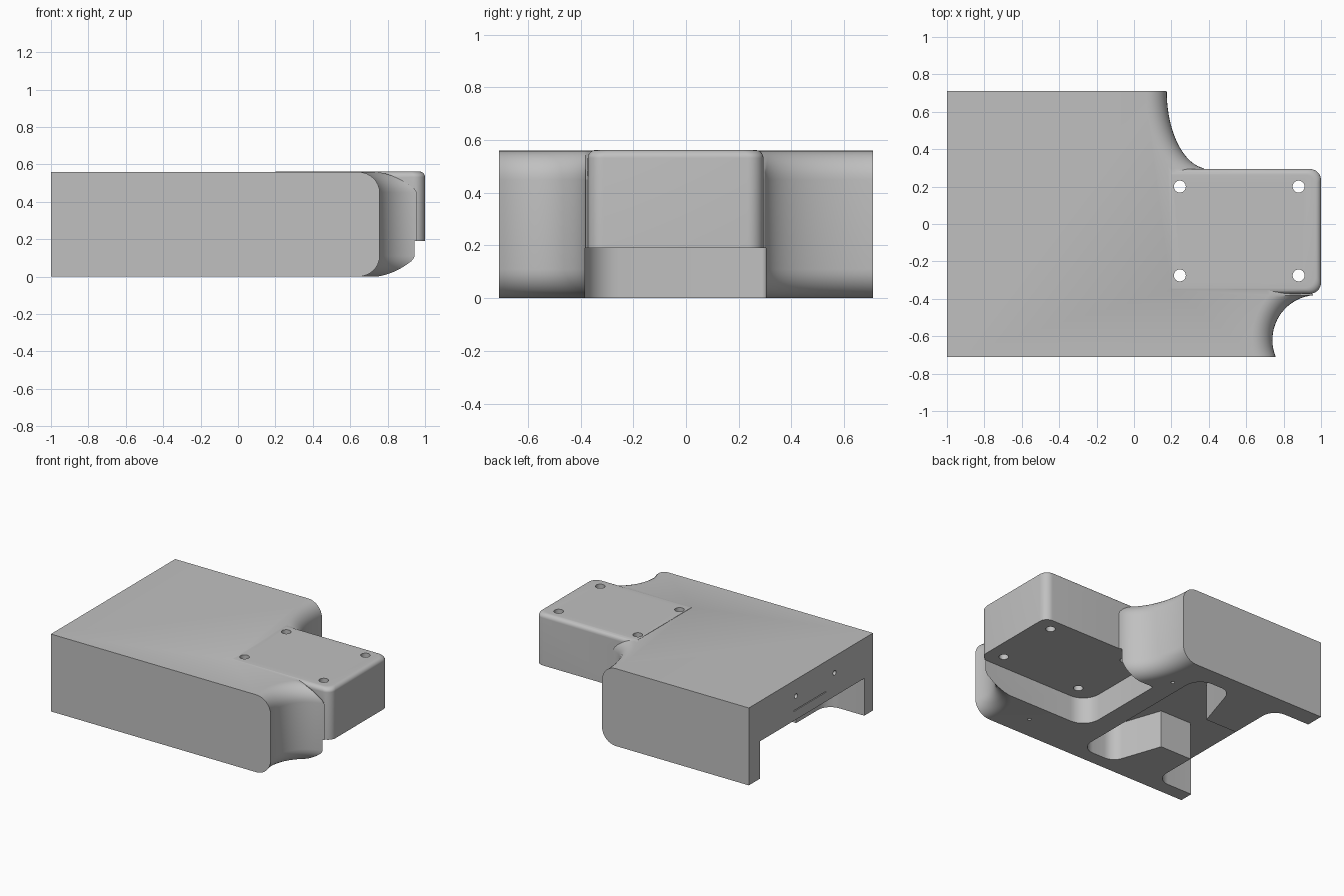
import bpy, bmesh
from math import sin, cos, pi, asin
from mathutils import Vector

cube = bpy.data.objects.get("Cube")
if cube:
    bpy.data.objects.remove(cube)

grey = bpy.data.materials.new("plain grey")
grey.use_nodes = True
GREY = (0.53, 0.53, 0.53, 1)
grey.diffuse_color = GREY
grey.node_tree.nodes["Principled BSDF"].inputs["Base Color"].default_value = GREY

H = 0.56        # overall height
LIP = 0.19      # underside of the arm
R = 0.11        # rounding of the scooped ends


def make(name, bm):
    bmesh.ops.recalc_face_normals(bm, faces=bm.faces)
    me = bpy.data.meshes.new(name)
    bm.to_mesh(me)
    bm.free()
    me.materials.append(grey)
    ob = bpy.data.objects.new(name, me)
    bpy.context.scene.collection.objects.link(ob)
    return ob


def loft(name, layers):
    """Skin a stack of (outline, z) layers with equal point counts."""
    bm = bmesh.new()
    rings = [[bm.verts.new((x, y, z)) for x, y in pts] for pts, z in layers]
    n = len(rings[0])
    for a, b in zip(rings, rings[1:]):
        for i in range(n):
            j = (i + 1) % n
            bm.faces.new((a[i], a[j], b[j], b[i]))
    bm.faces.new(rings[0][::-1])
    bm.faces.new(rings[-1])
    return make(name, bm)


def rounded(corners, steps=8):
    """Outline with each (x, y, radius) corner rounded."""
    out = []
    for i, (x, y, r) in enumerate(corners):
        p = Vector((x, y))
        if r == 0:
            out.append((x, y))
            continue
        a = (Vector(corners[i - 1][:2]) - p).normalized()
        b = (Vector(corners[(i + 1) % len(corners)][:2]) - p).normalized()
        d = r / math_tan_half(a, b)
        s, e = p + a * d, p + b * d
        c = p + (a + b).normalized() * (r * r + d * d) ** 0.5
        u, v = s - c, e - c
        ang = u.angle(v)
        for k in range(steps + 1):
            t = k / steps
            q = c + (u * sin((1 - t) * ang) + v * sin(t * ang)) / sin(ang)
            out.append((q.x, q.y))
    return out


def math_tan_half(a, b):
    half = a.angle(b) / 2
    return sin(half) / cos(half)


def scoop(cx, cy, rx, ry, y0, y1, n=20):
    """Left half of an ellipse between two heights."""
    t0, t1 = asin((y0 - cy) / ry), asin((y1 - cy) / ry)
    ts = [t0 + (t1 - t0) * k / n for k in range(n + 1)]
    return [(cx - rx * cos(t), cy + ry * sin(t)) for t in ts]


def body_outline(d):
    front = scoop(0.98, -0.62, 0.24 + d, 0.24 + d, -0.71, -0.381)
    back = scoop(0.40, 0.71, 0.225 + d, 0.415 + d, 0.298, 0.71)
    return [(-1, -0.71)] + front + back + [(-1, 0.71)]


# Body: the scooped ends pull in towards the top and bottom
steps = [k / 8 * pi / 2 for k in range(9)]
low = [(body_outline(R * (1 - sin(t))), R * (1 - cos(t))) for t in steps]
high = [(o, H - z) for o, z in reversed(low)]
body = loft("body", low + high)

# Arm with rounded corners and a softened top edge
def arm_outline(i):
    return rounded([(0.2, -0.373 + i, 0), (1 - i, -0.373 + i, 0.06),
                    (1 - i, 0.294 - i, 0.06), (0.2, 0.294 - i, 0)])

edge = [(arm_outline(0.03 * (1 - cos(t))), H + 0.002 - 0.03 * (1 - sin(t))) for t in steps]
arm = loft("arm", [(arm_outline(0), LIP)] + edge)


def prism(name, outline, z0, z1):
    return loft(name, [(outline, z0), (outline, z1)])


def drill(name, centre, r, depth, axis="Z"):
    bm = bmesh.new()
    bmesh.ops.create_cone(bm, cap_ends=True, segments=24, radius1=r, radius2=r, depth=depth)
    ob = make(name, bm)
    ob.location = centre
    if axis == "X":
        ob.rotation_euler = (0, pi / 2, 0)
    return ob


def combine(target, tool, operation):
    tool.hide_render = True
    m = target.modifiers.new(tool.name, "BOOLEAN")
    m.operation, m.object, m.solver = operation, tool, "EXACT"
    bpy.context.view_layer.update()
    dg = bpy.context.evaluated_depsgraph_get()
    me = bpy.data.meshes.new_from_object(target.evaluated_get(dg))
    target.modifiers.clear()
    target.data = me
    bpy.data.objects.remove(tool)


# Step under the arm
step = prism("arm_step", rounded([(0.09, -0.383, 0.13), (1.2, -0.383, 0),
                                  (1.2, 0.303, 0), (0.09, 0.303, 0.02)]), -0.1, LIP)
combine(body, step, "DIFFERENCE")
combine(body, arm, "UNION")

# Underside channel, open at the end, with a rib reaching in from each side
channel = prism("channel", rounded([
    (-1.2, -0.61, 0), (-0.7, -0.61, 0.1), (-0.7, -0.26, 0), (-0.45, -0.26, 0),
    (-0.33, -0.61, 0.1), (-0.06, -0.61, 0.1), (-0.06, 0.58, 0.12),
    (-0.33, 0.58, 0.1), (-0.45, 0.2, 0), (-0.7, 0.2, 0), (-0.7, 0.58, 0.1),
    (-1.2, 0.58, 0)]), -0.1, 0.27)
combine(body, channel, "DIFFERENCE")

# Bolt holes through the arm
for x in (0.245, 0.88):
    for y in (-0.275, 0.2):
        combine(body, drill("bolt_hole", (x, y, 0.4), 0.032, 0.6), "DIFFERENCE")

# Small screw holes in the end and underside, and a thin end slot
for y in (-0.27, 0.17):
    combine(body, drill("end_hole", (-1, y, 0.44), 0.017, 0.3, "X"), "DIFFERENCE")
for x, y in ((0.44, -0.54), (0.03, 0.43)):
    combine(body, drill("base_hole", (x, y, 0), 0.012, 0.3), "DIFFERENCE")
slot = prism("end_slot", [(-1.1, -0.17), (-0.96, -0.17), (-0.96, 0.2), (-1.1, 0.2)], 0.337, 0.343)
combine(body, slot, "DIFFERENCE")

# Smooth the rounded parts, keep edges sharp
bpy.ops.object.select_all(action="DESELECT")
body.select_set(True)
bpy.context.view_layer.objects.active = body
bpy.ops.object.shade_smooth_by_angle(angle=pi / 7)
